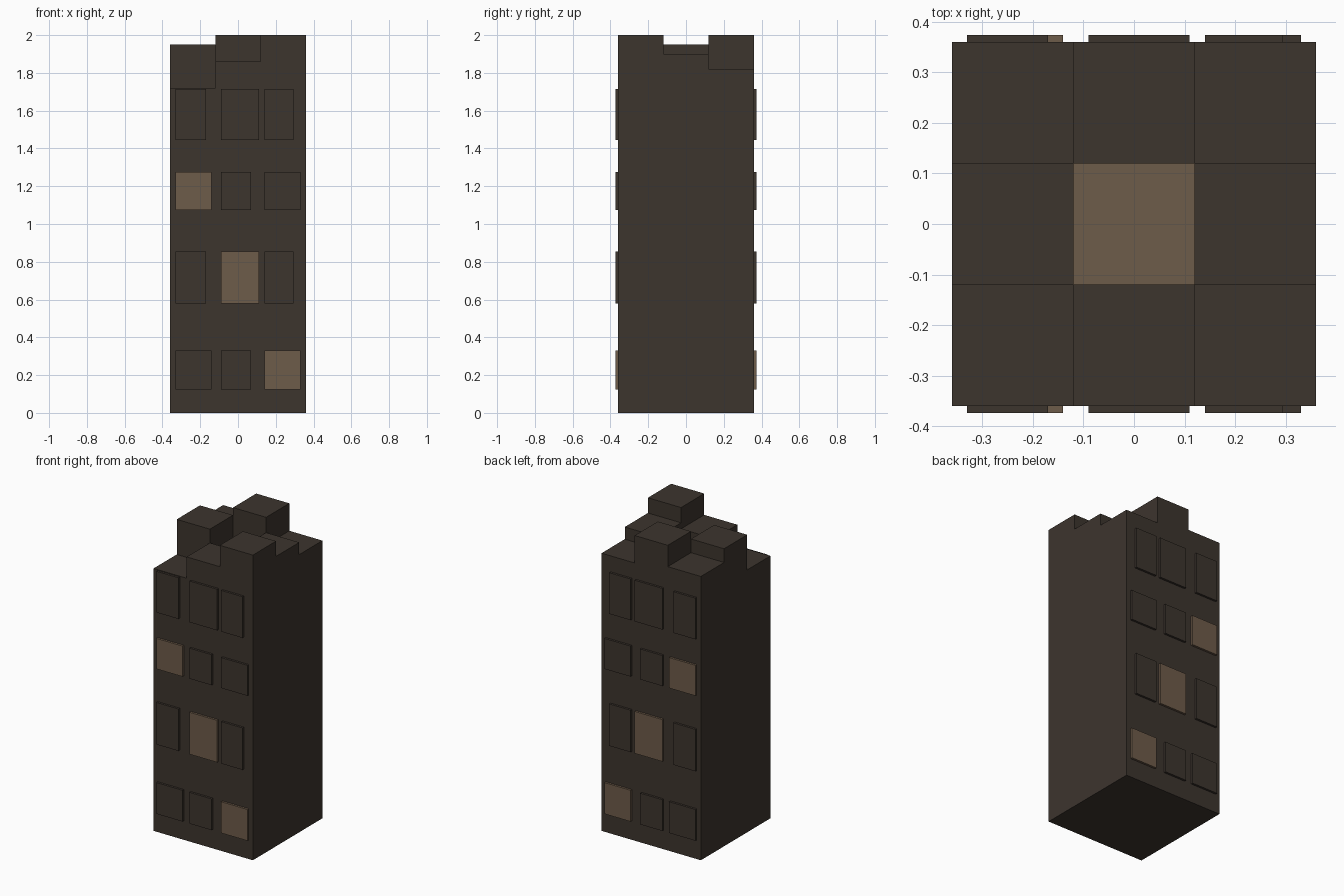
import bpy
import bmesh
from mathutils import Vector

cube = bpy.data.objects.get("Cube")
if cube:
    bpy.data.objects.remove(cube, do_unlink=True)


def make_material(name, rgb):
    mat = bpy.data.materials.new(name)
    mat.use_nodes = True
    mat.diffuse_color = (*rgb, 1)
    mat.node_tree.nodes["Principled BSDF"].inputs["Base Color"].default_value = (*rgb, 1)
    return mat


dark = make_material("dark brown", (0.046, 0.035, 0.027))
tan = make_material("warm tan", (0.155, 0.106, 0.067))


def make_object(name, bm, mats):
    mesh = bpy.data.meshes.new(name)
    bm.to_mesh(mesh)
    bm.free()
    for mat in mats:
        mesh.materials.append(mat)
    obj = bpy.data.objects.new(name, mesh)
    bpy.context.collection.objects.link(obj)
    return obj


# Tower: one shell over a three by three grid of roof heights, front row first
HALF, CELL = 0.36, 0.24
SHAFT = 1.6
roof = [[1.72, 1.86, 2.0],
        [1.95, SHAFT, 1.9],
        [1.86, 2.0, 1.82]]


def height(i, j):
    return roof[j][i] if 0 <= i < 3 and 0 <= j < 3 else 0


def add_face(bm, points, outward, slot=0):
    face = bm.faces.new([bm.verts.new(p) for p in points])
    face.normal_update()
    if face.normal.dot(Vector(outward)) < 0:
        face.normal_flip()
    face.material_index = slot


bm = bmesh.new()
for i in range(3):
    for j in range(3):
        x, y, top = (i - 1) * CELL, (j - 1) * CELL, height(i, j)
        r = CELL / 2
        ring = [(x - r, y - r), (x + r, y - r), (x + r, y + r), (x - r, y + r)]
        # roof square, tan at the bottom of the central shaft
        add_face(bm, [(*p, top) for p in ring], (0, 0, 1), int(top == SHAFT))
        # walls down to each lower neighbour
        for k, (dx, dy) in enumerate([(0, -1), (1, 0), (0, 1), (-1, 0)]):
            low = height(i + dx, j + dy)
            if low < top:
                a, b = ring[k], ring[(k + 1) % 4]
                add_face(bm, [(*a, low), (*b, low), (*b, top), (*a, top)], (dx, dy, 0))
add_face(bm, [(-HALF, -HALF, 0), (HALF, -HALF, 0), (HALF, HALF, 0), (-HALF, HALF, 0)],
         (0, 0, -1))
bmesh.ops.remove_doubles(bm, verts=bm.verts, dist=0.0001)
make_object("tower", bm, [dark, tan])

# Windows: raised panels on the front, mirrored to the back
wide = [(-0.33, -0.14), (-0.09, 0.07), (0.14, 0.33)]
tall = [(-0.33, -0.17), (-0.09, 0.11), (0.14, 0.295)]
# each floor: bottom, top, window spans, index of the lit window
floors = [(0.125, 0.33, wide, 2), (0.58, 0.855, tall, 1),
          (1.075, 1.275, wide, 0), (1.445, 1.715, tall, None)]
DEPTH = 0.014

for side, sign in (("front", -1), ("back", 1)):
    for level, (low, high, spans, lit) in enumerate(floors, 1):
        for n, (x0, x1) in enumerate(spans):
            bm = bmesh.new()
            bmesh.ops.create_cube(bm, size=1)
            bmesh.ops.scale(bm, vec=(x1 - x0, DEPTH, high - low), verts=bm.verts)
            centre = ((x0 + x1) / 2, sign * (HALF + DEPTH / 2), (low + high) / 2)
            bmesh.ops.translate(bm, vec=centre, verts=bm.verts)
            column = ("right", "middle", "left")[n]
            make_object(f"{side}_window_{level}_{column}", bm, [tan if n == lit else dark])
